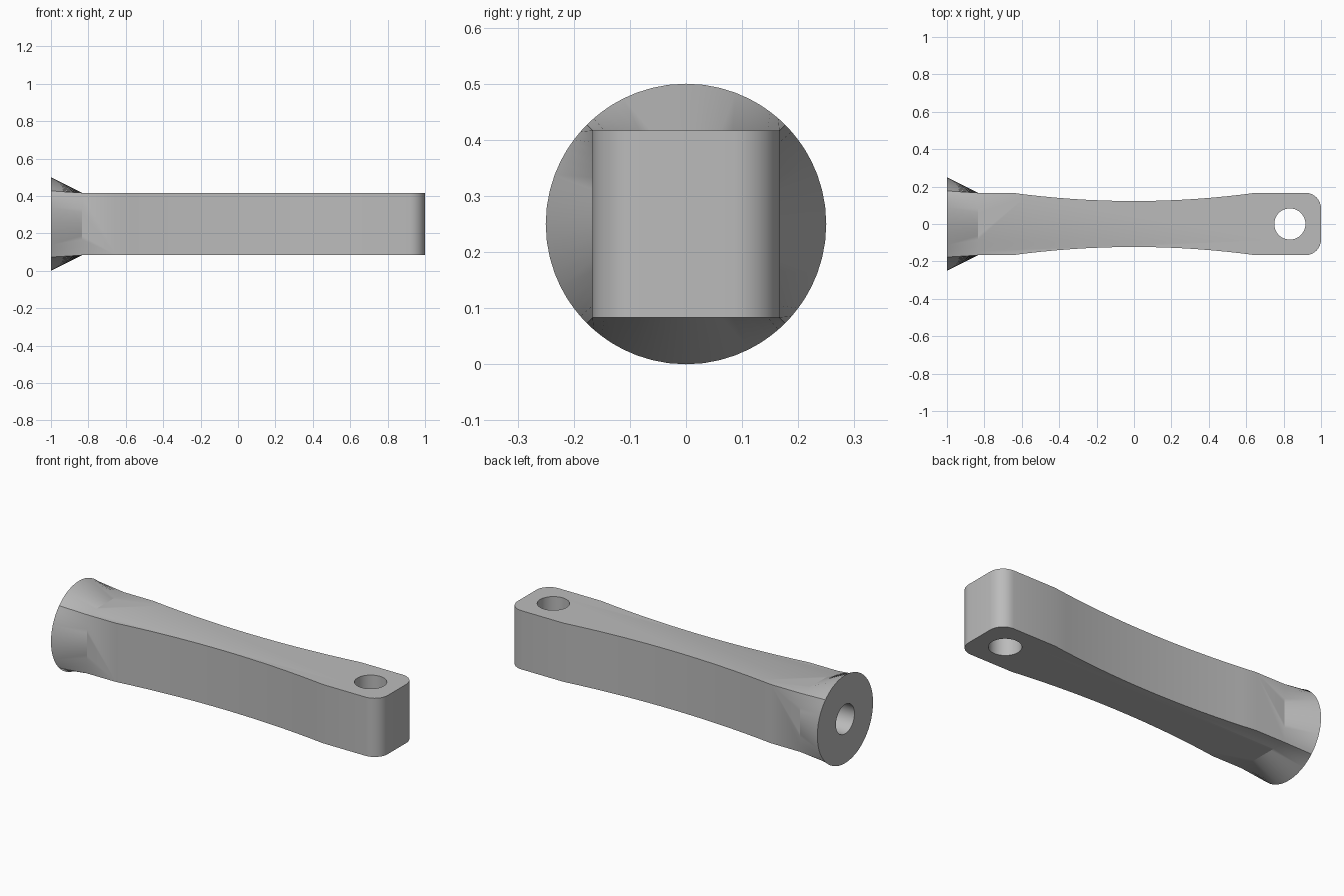
import bpy, bmesh, math
from mathutils import Vector

default = bpy.data.objects.get("Cube")
if default:
    bpy.data.objects.remove(default, do_unlink=True)

HALF = 0.1667      # half width of the square bar
MID_Z = 0.25       # height of the long axis
FLARE_X = -0.8333  # where the flare meets the bar
HOLE_R = 0.0833

grey = bpy.data.materials.new("plain grey")
grey.use_nodes = True
colour = (0.5, 0.5, 0.5, 1)
grey.diffuse_color = colour
grey.node_tree.nodes["Principled BSDF"].inputs["Base Color"].default_value = colour


# Half outline: straight, shallow waist arc, straight, rounded corner
def half_outline():
    span, dip = 0.65, 0.044
    radius = (span ** 2 + dip ** 2) / (2 * dip)
    pts = [(FLARE_X, HALF)]
    for i in range(17):
        x = span * (i / 8 - 1)
        pts.append((x, HALF - dip + radius - math.sqrt(radius ** 2 - x ** 2)))
    corner = 0.0833
    for i in range(9):
        a = math.pi / 2 * (1 - i / 8)
        pts.append((1 - corner + corner * math.cos(a),
                    HALF - corner + corner * math.sin(a)))
    return pts


# Bar extruded from the mirrored outline
half = half_outline()
outline = half + [(x, -y) for x, y in reversed(half)]
bm = bmesh.new()
base = bm.faces.new([bm.verts.new((x, y, MID_Z - HALF)) for x, y in outline])
grown = bmesh.ops.extrude_face_region(bm, geom=[base])["geom"]
bmesh.ops.translate(bm, vec=(0, 0, 2 * HALF),
                    verts=[g for g in grown if isinstance(g, bmesh.types.BMVert)])
bmesh.ops.recalc_face_normals(bm, faces=bm.faces)

# Square end drawn out into a round flare
end = min(bm.faces, key=lambda f: f.calc_center_median().x)
bmesh.ops.subdivide_edges(bm, edges=list(end.edges), cuts=15)
end = min(bm.faces, key=lambda f: f.calc_center_median().x)
cap = bmesh.ops.extrude_discrete_faces(bm, faces=[end])["faces"][0]
for v in cap.verts:
    ring = Vector((0, v.co.y, v.co.z - MID_Z)).normalized() * 0.25
    v.co = ring + Vector((-1, 0, MID_Z))
bmesh.ops.recalc_face_normals(bm, faces=bm.faces)

mesh = bpy.data.meshes.new("handle_bar")
bm.to_mesh(mesh)
bm.free()
mesh.materials.append(grey)
handle = bpy.data.objects.new("handle_bar", mesh)
bpy.context.collection.objects.link(handle)


# Round holes: one across the tip, one blind bore in the flared end
def drill(name, location, depth, rotation):
    bpy.ops.mesh.primitive_cylinder_add(vertices=48, radius=HOLE_R, depth=depth,
                                        location=location, rotation=rotation)
    cutter = bpy.context.object
    cutter.name = name
    cutter.hide_render = True
    cutter.data.materials.append(grey)
    bpy.ops.object.select_all(action='DESELECT')
    bpy.context.view_layer.objects.active = handle
    handle.select_set(True)
    mod = handle.modifiers.new(name, 'BOOLEAN')
    mod.operation = 'DIFFERENCE'
    mod.solver = 'EXACT'
    mod.object = cutter
    bpy.ops.object.modifier_apply(modifier=mod.name)
    bpy.data.objects.remove(cutter, do_unlink=True)


drill("tip_hole", (0.8333, 0, MID_Z), 1, (0, 0, 0))
drill("end_bore", (-1, 0, MID_Z), 1, (0, math.pi / 2, 0))

bpy.ops.object.shade_smooth_by_angle(angle=math.radians(25))
